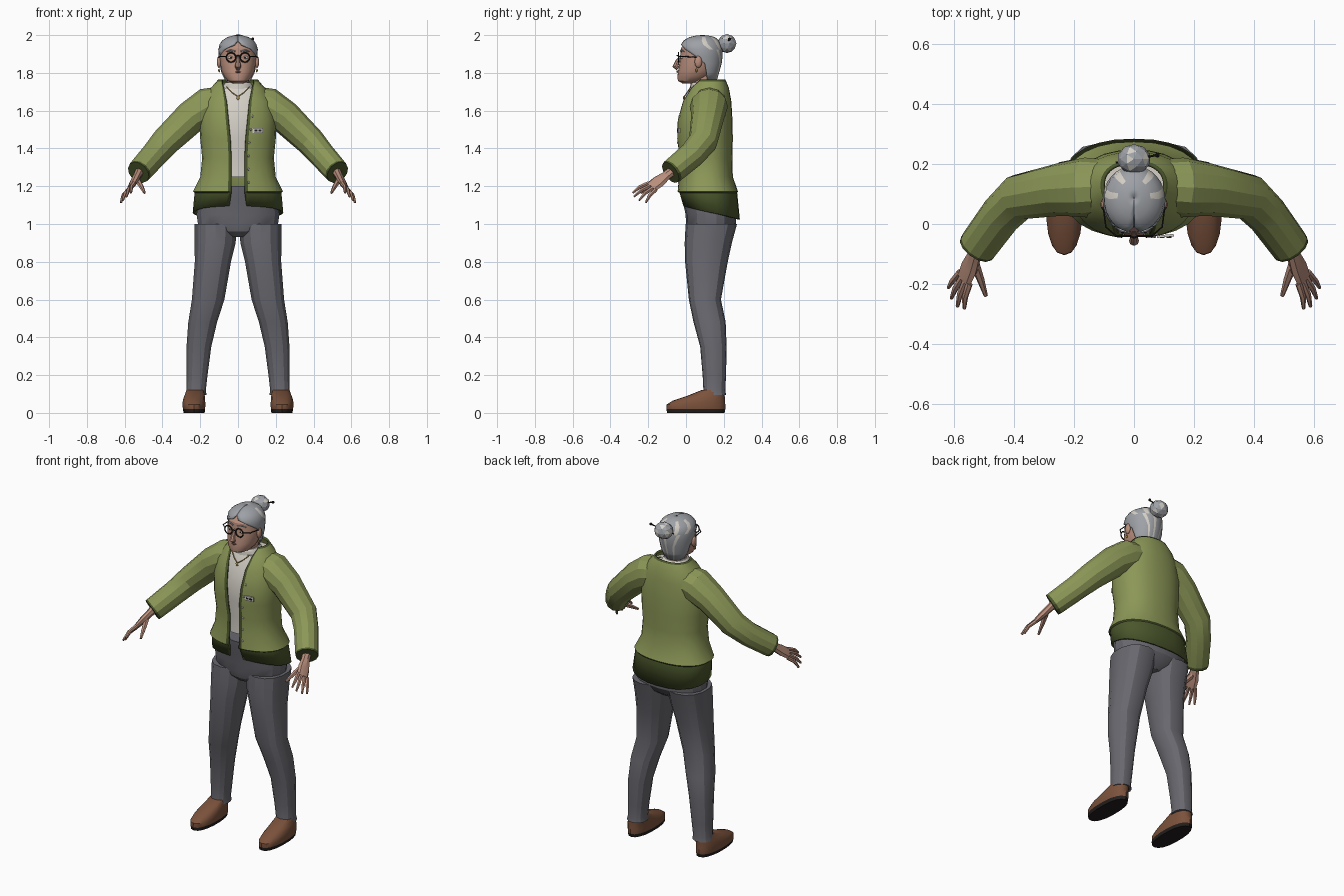
import bpy, bmesh
from math import sin, cos, pi, asin, copysign
from mathutils import Vector, Matrix

if "Cube" in bpy.data.objects:
    bpy.data.objects.remove(bpy.data.objects["Cube"])


def material(name, r, g, b):
    m = bpy.data.materials.new(name)
    m.use_nodes = True
    m.diffuse_color = (r, g, b, 1)
    m.node_tree.nodes["Principled BSDF"].inputs["Base Color"].default_value = (r, g, b, 1)
    return m


GREEN = material("knit green", .26, .31, .095)
DARK_GREEN = material("rib dark green", .07, .095, .025)
GREY = material("trouser grey", .14, .14, .16)
BROWN = material("shoe brown", .2, .085, .045)
SKIN = material("skin", .48, .27, .2)
LIP = material("lip", .3, .12, .1)
WHITE = material("off white", .66, .63, .57)
HAIR = material("hair grey", .34, .355, .38)
BLACK = material("near black", .016, .013, .012)
GOLD = material("gold", .45, .3, .08)


def finish(name, bm, mats, mirror=False, solid=0, angle=25):
    mesh = bpy.data.meshes.new(name)
    bm.to_mesh(mesh)
    bm.free()
    for m in mats:
        mesh.materials.append(m)
    ob = bpy.data.objects.new(name, mesh)
    bpy.context.collection.objects.link(ob)
    bpy.ops.object.select_all(action='DESELECT')
    ob.select_set(True)
    bpy.context.view_layer.objects.active = ob
    bpy.ops.object.shade_smooth_by_angle(angle=angle * pi / 180)
    if solid:
        mod = ob.modifiers.new("Thickness", 'SOLIDIFY')
        mod.thickness, mod.offset = solid, -1
    if mirror:
        ob.modifiers.new("Mirror", 'MIRROR')
    return ob


def skin_rings(bm, rings, rule=None, closed=True, caps=True):
    """Join successive rings with quads; rule(row, column) picks the material."""
    rows = [[bm.verts.new(p) for p in ring] for ring in rings]
    n = len(rows[0])
    for i in range(len(rows) - 1):
        for j in range(n if closed else n - 1):
            k = (j + 1) % n
            f = bm.faces.new((rows[i][j], rows[i][k], rows[i + 1][k], rows[i + 1][j]))
            f.material_index = rule(i, j) if rule else 0
    if closed and caps:
        for row, i in ((rows[0][::-1], -1), (rows[-1], len(rows) - 1)):
            bm.faces.new(row).material_index = rule(i, 0) if rule else 0


def power(v, p):
    return copysign(abs(v) ** (2 / p), v)


def ring(z, cx, cy, rx, ry, n=18, p=2.2, tilt=0):
    angles = [2 * pi * i / n for i in range(n)]
    return [(cx + rx * power(sin(a), p), cy - ry * power(cos(a), p), z + tilt * cos(a)) for a in angles]


def open_ring(z, cy, rx, ry, start, fractions, p=2, tilt=0):
    angles = [start + (2 * pi - 2 * start) * t for t in fractions]
    return [(rx * power(sin(a), p), cy - ry * power(cos(a), p), z + tilt * cos(a)) for a in angles]


def loft(name, sections, mats, rule=None, mirror=False, n=18, p=2.2, angle=25):
    bm = bmesh.new()
    skin_rings(bm, [ring(*s, n=n, p=p) for s in sections], rule)
    return finish(name, bm, mats, mirror, angle=angle)


def tube_into(bm, pts, radii, side=(0, 0, 1), n=8, rule=None):
    pts = [Vector(p) for p in pts]
    rings = []
    for i, c in enumerate(pts):
        t = (pts[min(i + 1, len(pts) - 1)] - pts[max(i - 1, 0)]).normalized()
        u = (Vector(side) - t * t.dot(Vector(side))).normalized()
        v = t.cross(u)
        r = radii[i] if isinstance(radii, (list, tuple)) else radii
        ru, rv = r if isinstance(r, tuple) else (r, r)
        rings.append([c + u * ru * cos(2 * pi * k / n) + v * rv * sin(2 * pi * k / n) for k in range(n)])
    skin_rings(bm, rings, rule)


def tube(name, pts, radii, mats, side=(0, 0, 1), n=8, rule=None, mirror=False):
    bm = bmesh.new()
    tube_into(bm, pts, radii, side, n, rule)
    return finish(name, bm, mats, mirror)


def ball(name, loc, scale, mats, mirror=False, detail=2, angle=40):
    bm = bmesh.new()
    mat = Matrix.Translation(loc) @ Matrix.Diagonal((*scale, 1))
    bmesh.ops.create_icosphere(bm, subdivisions=detail, radius=1, matrix=mat)
    return finish(name, bm, mats, mirror, angle=angle)


# Cardigan body: z, cy, rx, ry, half opening, tilt
BODY = [(1.06, .135, .24, .15, .045, .035), (1.165, .118, .23, .153, .035, 0),
        (1.172, .115, .238, .16, .035, 0), (1.25, .105, .2, .143, .035, 0),
        (1.35, .105, .19, .14, .035, 0), (1.45, .1, .2, .148, .04, 0),
        (1.55, .1, .203, .146, .05, 0), (1.65, .11, .185, .13, .06, 0),
        (1.72, .122, .145, .105, .075, 0), (1.755, .128, .112, .085, .085, 0),
        (1.765, .128, .106, .08, .085, 0)]
P = 2.3
columns = 26
fractions = [0, .012] + [i / columns for i in range(1, columns)] + [.988, 1]
bm = bmesh.new()
skin_rings(bm, [open_ring(z, cy, rx, ry, asin((w / rx) ** (P / 2)), fractions, P, tilt)
                for z, cy, rx, ry, w, tilt in BODY],
           lambda i, j: int(i in (0, 1, len(BODY) - 2) or j in (0, len(fractions) - 2)), closed=False)
finish("cardigan_body", bm, [GREEN, DARK_GREEN], solid=.01)


def front_y(x, z):
    for a, b in zip(BODY, BODY[1:]):
        if a[0] <= z <= b[0]:
            t = (z - a[0]) / (b[0] - a[0])
            cy, rx, ry = (a[k] + (b[k] - a[k]) * t for k in (1, 2, 3))
            return cy - ry * (1 - (abs(x) / rx) ** P) ** (1 / P)


# Sleeves with dark cuff edge
tube("sleeves", [(.08, .125, 1.64), (.16, .122, 1.622), (.25, .115, 1.565), (.385, .09, 1.435),
                 (.445, .03, 1.365), (.52, -.072, 1.28), (.527, -.082, 1.273)],
     [.09, .1, .088, .077, .07, .066, .064], [GREEN, DARK_GREEN], side=(0, 1, 0), n=12,
     rule=lambda i, j: int(i >= 5), mirror=True)

# Shirt and rolled collar
loft("shirt", [(z, 0, cy, rx * .93, ry * .93) for z, cy, rx, ry, w, t in BODY[3:9]], [WHITE], p=P)
loft("shirt_collar", [(1.66, 0, .1, .1, .085), (1.7, 0, .1, .088, .08), (1.74, 0, .097, .075, .074),
                      (1.75, 0, .095, .066, .066)], [WHITE])

# Trousers
loft("trouser_hips", [(.93, 0, .12, .06, .08), (.96, 0, .125, .15, .115), (1.0, 0, .132, .215, .132),
                      (1.05, 0, .132, .222, .134), (1.12, 0, .122, .216, .14), (1.2, 0, .112, .195, .14)],
     [GREY], p=2.3)
loft("trouser_legs", [(.095, .223, .15, .058, .062), (.12, .222, .15, .053, .058), (.2, .217, .15, .057, .062),
                      (.35, .207, .145, .067, .07), (.48, .187, .125, .078, .085), (.6, .158, .1, .088, .085),
                      (.8, .133, .108, .098, .113), (.9, .121, .118, .111, .125), (1.0, .118, .134, .115, .136)],
     [GREY], mirror=True, n=14)

# Shoes with dark soles
loft("shoes", [(0, .232, .052, .056, .152), (.02, .233, .052, .06, .156), (.045, .233, .053, .061, .155),
               (.065, .233, .068, .06, .138), (.09, .23, .105, .055, .1), (.12, .226, .143, .047, .062)],
     [BROWN, BLACK], rule=lambda i, j: int(i < 1), mirror=True, n=18, p=2.3, angle=35)

# Hands: palm, four fingers and thumb
across = Vector((.045, .055, -.05)).normalized()
bm = bmesh.new()
tube_into(bm, [(.515, -.06, 1.29), (.533, -.105, 1.255), (.55, -.145, 1.225), (.568, -.185, 1.195)],
          [.027, (.027, .021), (.038, .02), (.036, .013)], across)
knuckle = Vector((.566, -.18, 1.198))
tips = [(.567, -.282, 1.165), (.59, -.275, 1.145), (.61, -.248, 1.125), (.62, -.213, 1.113)]
for k, tip in enumerate(tips):
    base = knuckle + across * (k - 1.5) * .02
    middle = base.lerp(Vector(tip), .5) + Vector((.006, -.004, .006))
    tube_into(bm, [base, middle, tip], [.012, .0105, .006], across, 6)
tube_into(bm, [(.535, -.125, 1.235), (.513, -.185, 1.2), (.495, -.24, 1.165)], [.017, .013, .007], across, 6)
finish("hands", bm, [SKIN], mirror=True)

# Head and neck
loft("neck", [(1.68, 0, .1, .058, .058), (1.8, 0, .09, .06, .065)], [SKIN], n=14)
loft("face", [(1.745, 0, .02, .03, .04), (1.758, 0, .03, .055, .073), (1.78, 0, .042, .074, .087),
              (1.81, 0, .058, .088, .1), (1.85, 0, .068, .095, .103), (1.89, 0, .075, .097, .106),
              (1.93, 0, .08, .094, .107), (1.965, 0, .08, .07, .08)], [SKIN], p=2.1)
tube("nose", [(0, -.024, 1.892), (0, -.046, 1.86), (0, -.056, 1.834), (0, -.042, 1.824)],
     [.007, .011, .017, .012], [SKIN], side=(1, 0, 0))
tube("lips", [(-.027, -.03, 1.803), (0, -.044, 1.807), (.027, -.03, 1.803)], [.003, .007, .003], [LIP])
ball("ears", (.1, .065, 1.858), (.012, .02, .033), [SKIN], True)
ball("earrings", (.1, .055, 1.813), (.006, .006, .011), [GOLD], True, 1)
ball("eyes", (.037, -.021, 1.882), (.015, .008, .008), [WHITE], True)
ball("pupils", (.037, -.027, 1.882), (.006, .004, .006), [BLACK], True, 1)
tube("eyebrows", [(.014, -.029, 1.914), (.04, -.024, 1.92), (.064, -.01, 1.911)], [.003, .005, .002],
     [HAIR], n=6, mirror=True)

# Swept-back hair with pale streaks: z, cy, rx, ry, opening angle
HAIR_RINGS = [(1.755, .1, .066, .062, 1.8), (1.8, .09, .09, .085, 1.8), (1.85, .085, .1, .104, 1.7),
              (1.89, .082, .104, .112, 1.25), (1.925, .08, .105, .115, .75), (1.95, .08, .099, .109, .2),
              (1.972, .082, .083, .094, .02), (1.99, .085, .055, .066, .02), (1.998, .087, .024, .03, .02),
              (2.0, .087, .002, .002, .02)]
hair_fractions = [i / 24 for i in range(25)]
bm = bmesh.new()
skin_rings(bm, [open_ring(*r, hair_fractions) for r in HAIR_RINGS],
           lambda i, j: int((j in (6, 9, 14, 17) and 4 <= i <= 6) or (j in (8, 11, 15) and i < 4)), closed=False)
finish("hair", bm, [HAIR, WHITE], solid=.008, angle=35)

# Bun and its pin
bun = ball("hair_bun", (0, .217, 1.955), (.056, .05, .05), [HAIR, WHITE], angle=10)
for f in bun.data.polygons:
    f.material_index = int(sin(f.center.x * 110) * cos(f.center.z * 90) > .35)
tube("bun_pin", [(-.06, .205, 1.945), (.075, .23, 1.978)], .004, [BLACK], n=6)
ball("bun_pin_tip", (.078, .23, 1.979), (.009, .009, .009), [BLACK], detail=1)

# Glasses
bpy.ops.mesh.primitive_torus_add(major_radius=.025, minor_radius=.0038, major_segments=20, minor_segments=6,
                                 location=(0, 0, 0))
rims = bpy.context.object
rims.name = "glasses_rims"
rims.data.transform(Matrix.Translation((.037, -.04, 1.882)) @ Matrix.Rotation(pi / 2, 4, 'X'))
rims.data.materials.append(BLACK)
rims.modifiers.new("Mirror", 'MIRROR')
tube("glasses_bridge", [(-.013, -.041, 1.888), (0, -.046, 1.892), (.013, -.041, 1.888)], .0035, [BLACK], n=6)
tube("glasses_arms", [(.062, -.038, 1.887), (.094, -.01, 1.887), (.103, .06, 1.882)], .003, [BLACK], n=6,
     mirror=True)

# Necklace with pendant
tube("necklace", [(.06, .025, 1.725), (.03, .005, 1.695), (0, -.008, 1.675)], .003, [GOLD], n=6, mirror=True)
ball("pendant", (0, -.01, 1.668), (.009, .006, .013), [GOLD], detail=1)

# Buttons down the left edge
bm = bmesh.new()
for i in range(6):
    z = 1.22 + i * .07
    x = .056 + max(0, z - 1.4) * .12
    bmesh.ops.create_icosphere(bm, subdivisions=1, radius=1, matrix=Matrix.Translation(
        (x, front_y(x, z), z)) @ Matrix.Diagonal((.007, .006, .007, 1)))
finish("buttons", bm, [WHITE])

# Name badge: pale plate with two dark bars
for name, mat, x, width, height, lift in (("badge_plate", WHITE, .105, .056, .026, .008),
                                          ("badge_bar_inner", BLACK, .094, .016, .009, .011),
                                          ("badge_bar_outer", BLACK, .117, .016, .009, .011)):
    bm = bmesh.new()
    bmesh.ops.create_cube(bm, size=1, matrix=Matrix.Translation((x, front_y(.105, 1.495) - lift, 1.495))
                          @ Matrix.Rotation(.1, 4, 'Z') @ Matrix.Diagonal((width, .008, height, 1)))
    finish(name, bm, [mat])
